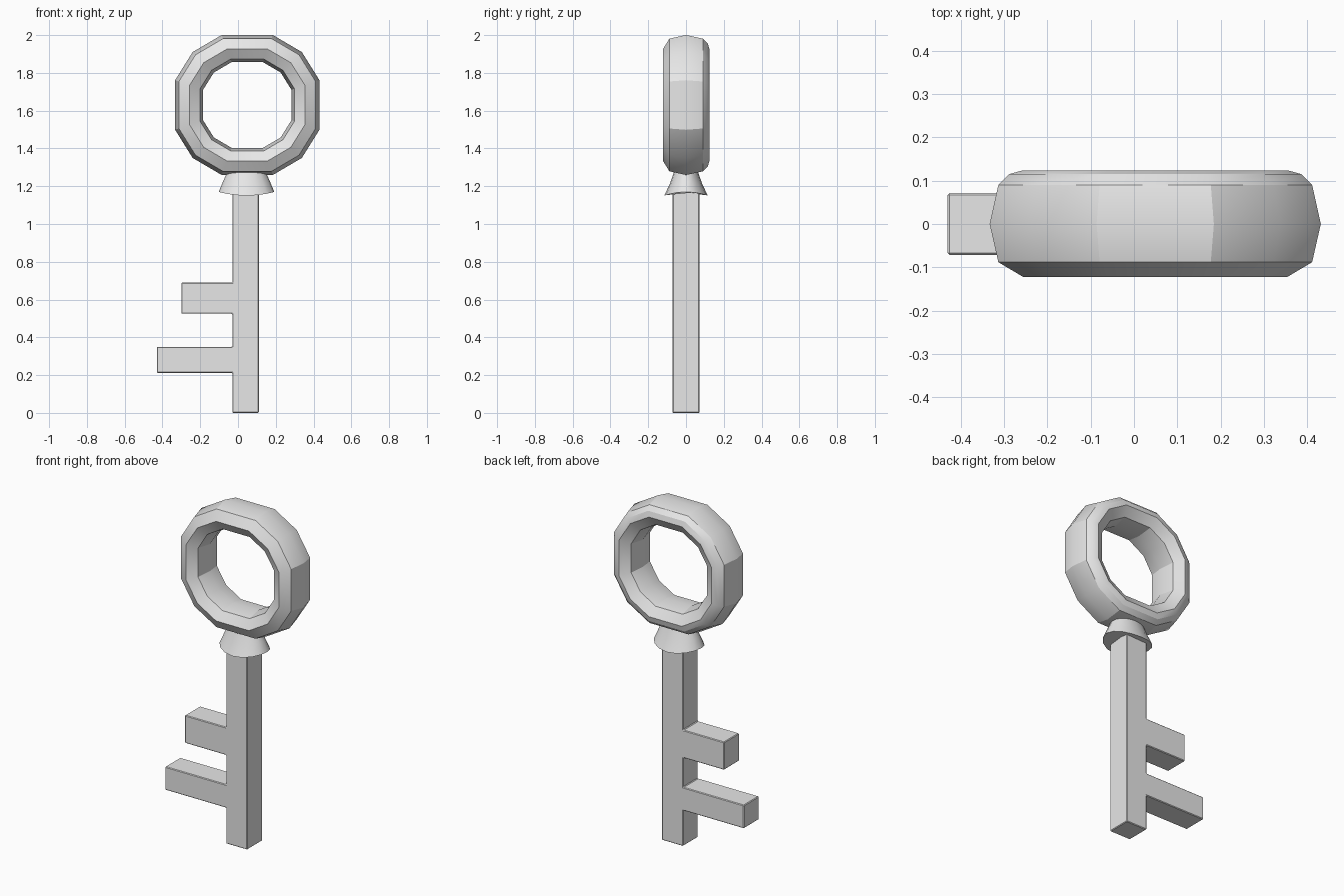
import bpy, bmesh, math

if "Cube" in bpy.data.objects:
    bpy.data.objects.remove(bpy.data.objects["Cube"])

metal = bpy.data.materials.new("grey metal")
metal.diffuse_color = (0.8, 0.8, 0.8, 1)
metal.use_nodes = True
metal.node_tree.nodes["Principled BSDF"].inputs["Base Color"].default_value = metal.diffuse_color
CX = 0.045  # centre line of the shaft and bow


def finish(name, bm, angle):
    bmesh.ops.recalc_face_normals(bm, faces=bm.faces)
    me = bpy.data.meshes.new(name)
    bm.to_mesh(me)
    bm.free()
    me.materials.append(metal)
    ob = bpy.data.objects.new(name, me)
    bpy.context.collection.objects.link(ob)
    bpy.ops.object.select_all(action='DESELECT')
    ob.select_set(True)
    bpy.context.view_layer.objects.active = ob
    bpy.ops.object.shade_smooth_by_angle(angle=math.radians(angle))
    return ob


def bridge(bm, a, b):
    n = len(a)
    for i in range(n):
        bm.faces.new((a[i], a[(i + 1) % n], b[(i + 1) % n], b[i]))


# Bow: twelve-sided ring swept with a squashed octagon, rounder at the back
section = [(0.382, 0), (0.362, -0.088), (0.305, -0.122), (0.25, -0.088),
           (0.234, 0), (0.25, 0.088), (0.305, 0.124), (0.337, 0.115), (0.362, 0.09)]
angles = [q * 90 + d for q in range(4) for d in (-19.5, 19.5, 45)]
bm = bmesh.new()
rings = []
for deg in angles:
    a = math.radians(deg)
    k = 1.07 if deg % 90 == 45 else 1 / math.cos(math.radians(19.5))
    rings.append([bm.verts.new((CX + 0.004 + r * k * math.cos(a), y,
                                1.63 + 0.97 * r * k * math.sin(a)))
                  for r, y in section])
for i in range(len(rings)):
    bridge(bm, rings[i], rings[(i + 1) % len(rings)])
finish("bow_ring", bm, 29)

# Collar: flared oval cone with a slightly saddle-shaped lower rim
bm = bmesh.new()
loops = []
for rx, ry, z, lift in ((0.147, 0.115, 1.15, 0.02), (0.125, 0.085, 1.215, 0.008),
                        (0.098, 0.06, 1.285, 0)):
    loops.append([bm.verts.new((CX + rx * math.cos(t), ry * math.sin(t),
                                z + lift * math.cos(t) ** 2))
                  for t in (i * math.tau / 16 for i in range(16))])
for a, b in zip(loops, loops[1:]):
    bridge(bm, a, b)
bm.faces.new(loops[0])
bm.faces.new(loops[-1])
finish("collar", bm, 40)

# Shaft with two teeth: one outline extruded through its thickness
L, R = -0.03, 0.11
outline = [(L, 0.005), (R, 0.005), (R, 1.2), (L, 1.2), (L, 0.69), (-0.3, 0.69),
           (-0.3, 0.525), (L, 0.525), (L, 0.35), (-0.43, 0.35), (-0.43, 0.212), (L, 0.212)]
outline = [(x, 0 if z == 0.005 else z) for x, z in outline]
bm = bmesh.new()
front = [bm.verts.new((x, -0.071, z)) for x, z in outline]
back = [bm.verts.new((x, 0.071, z)) for x, z in outline]
bridge(bm, front, back)
bm.faces.new(front)
bm.faces.new(back)
bmesh.ops.recalc_face_normals(bm, faces=bm.faces)
bmesh.ops.bevel(bm, geom=bm.edges[:], offset=0.004, segments=1, affect='EDGES')
finish("shaft_and_teeth", bm, 30)
